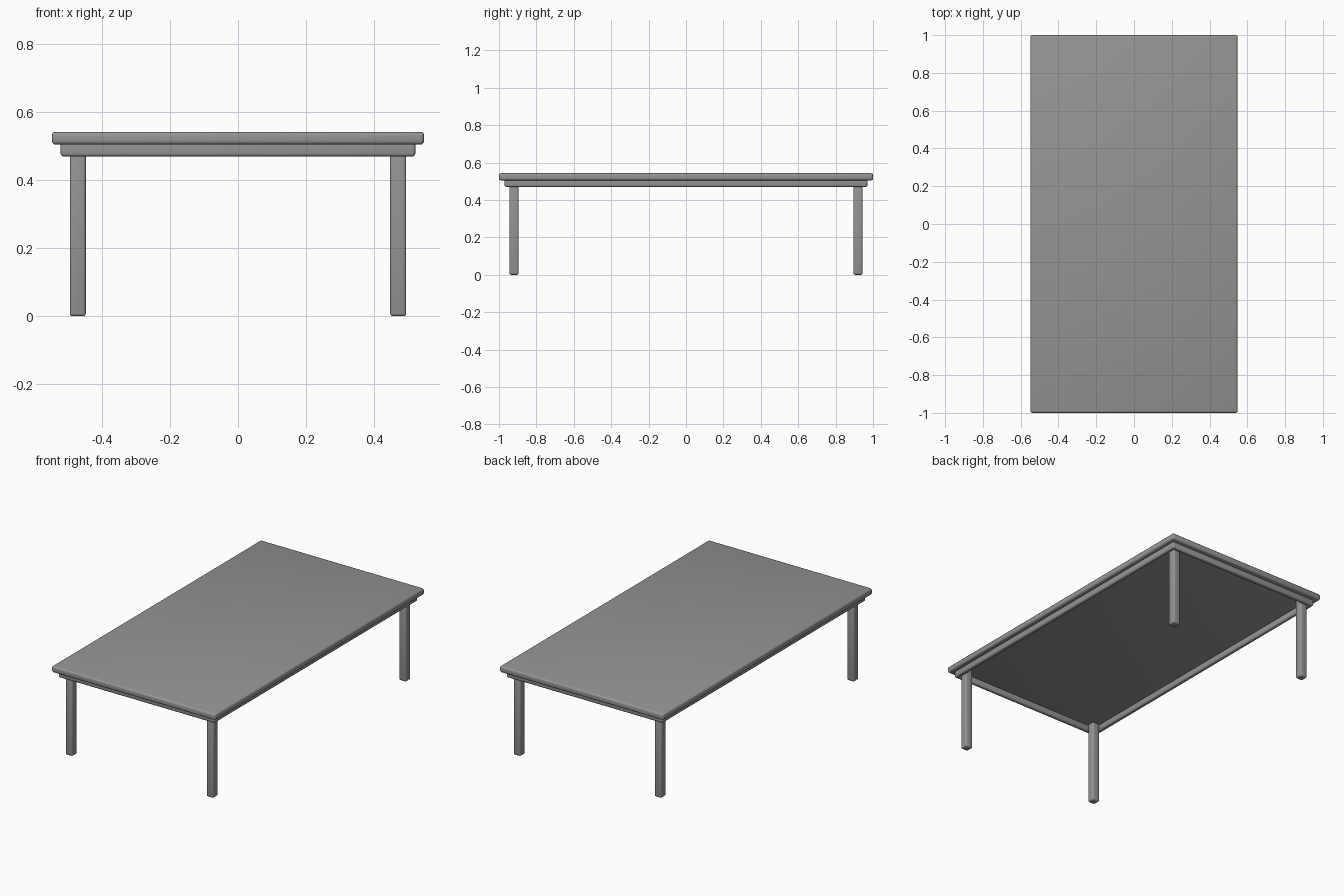
import bpy
import math

cube = bpy.data.objects.get("Cube")
if cube:
    bpy.data.objects.remove(cube, do_unlink=True)

grey = bpy.data.materials.new("grey")
grey.use_nodes = True
colour = (0.3, 0.3, 0.3, 1)
grey.diffuse_color = colour
grey.node_tree.nodes["Principled BSDF"].inputs["Base Color"].default_value = colour


def rounded_box(name, low, high, radius):
    """Box between two corners, with softly rounded edges."""
    centre = [(a + b) / 2 for a, b in zip(low, high)]
    bpy.ops.mesh.primitive_cube_add(size=1, location=centre)
    obj = bpy.context.object
    obj.name = name
    obj.scale = [b - a for a, b in zip(low, high)]
    bpy.ops.object.transform_apply(location=False, rotation=False, scale=True)
    bevel = obj.modifiers.new("rounded_edges", 'BEVEL')
    bevel.width = radius
    bevel.segments = 3
    bpy.ops.object.modifier_apply(modifier=bevel.name)
    bpy.ops.object.shade_smooth_by_angle(angle=math.radians(40))
    obj.data.materials.append(grey)
    return obj


# Main sizes
top_x, top_y, top_z = 0.548, 1.0, 0.543
under_z, apron_z = 0.505, 0.47
apron_x, apron_y, rail = 0.522, 0.97, 0.026
leg_x, leg_y, leg = 0.495, 0.943, 0.047
joint_z = under_z + 0.015

# Table top
rounded_box("table_top", (-top_x, -top_y, under_z), (top_x, top_y, top_z), 0.011)

# Apron: four rails forming an open frame, let into the top
for side, name in ((1, "left"), (-1, "right")):
    xs = sorted((side * apron_x, side * (apron_x - rail)))
    rounded_box(name + "_rail", (xs[0], -apron_y, apron_z),
                (xs[1], apron_y, joint_z), 0.009)
for side, name in ((-1, "front"), (1, "back")):
    ys = sorted((side * apron_y, side * (apron_y - rail)))
    rounded_box(name + "_rail", (-apron_x, ys[0], apron_z),
                (apron_x, ys[1], joint_z), 0.009)

# Legs, standing inside the corners of the apron
for sy, end in ((-1, "front"), (1, "back")):
    for sx, side in ((1, "left"), (-1, "right")):
        xs = sorted((sx * leg_x, sx * (leg_x - leg)))
        ys = sorted((sy * leg_y, sy * (leg_y - leg)))
        rounded_box(f"{end}_{side}_leg", (xs[0], ys[0], 0),
                    (xs[1], ys[1], joint_z), 0.008)
